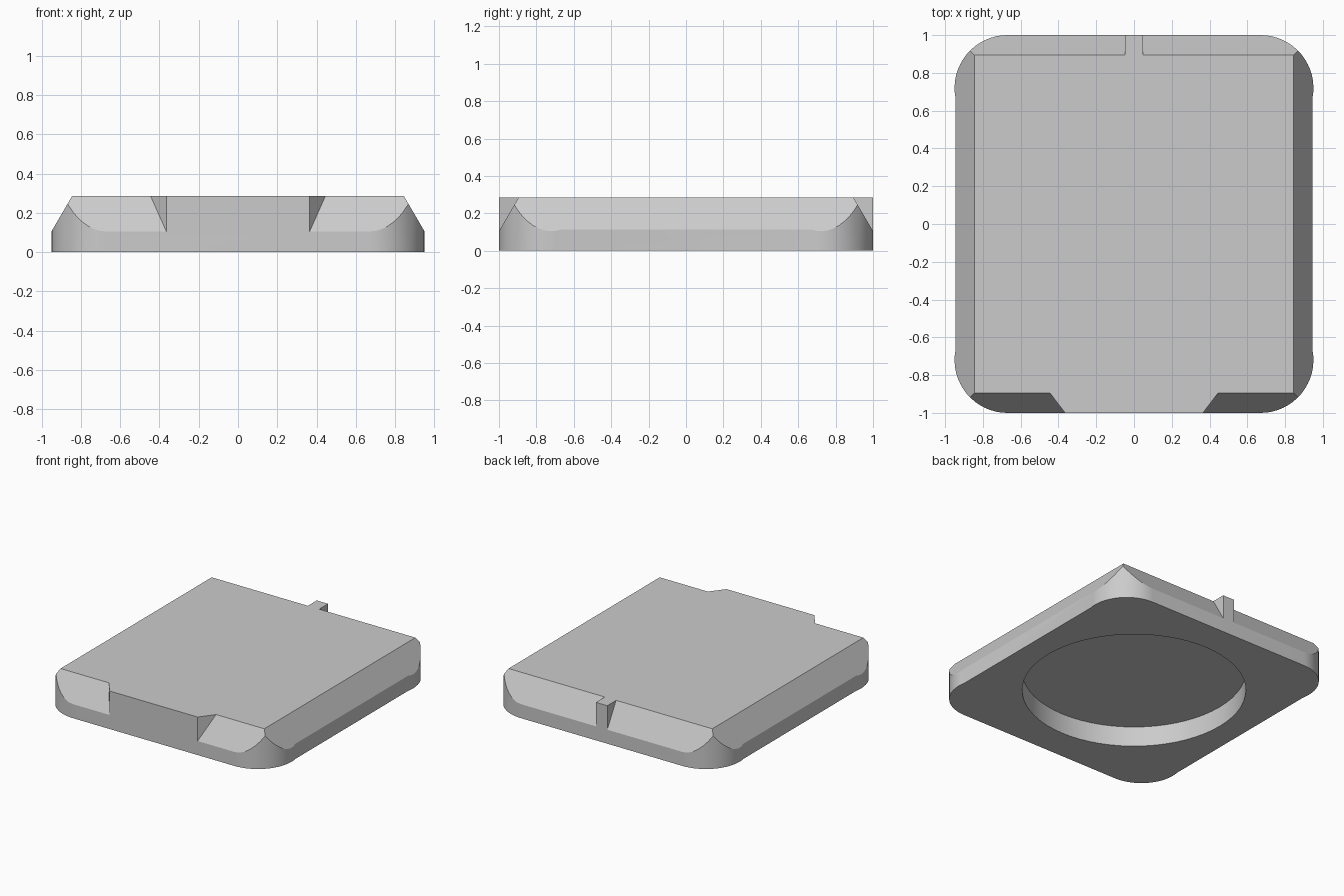
import bpy, bmesh, math

if "Cube" in bpy.data.objects:
    bpy.data.objects.remove(bpy.data.objects["Cube"])

TOP, LOW, INSET = 0.285, 0.105, 0.105   # top height, bevel start height, bevel inset


def make_object(name, bm):
    bmesh.ops.recalc_face_normals(bm, faces=bm.faces[:])
    mesh = bpy.data.meshes.new(name)
    bm.to_mesh(mesh)
    bm.free()
    obj = bpy.data.objects.new(name, mesh)
    bpy.context.collection.objects.link(obj)
    return obj


def prism(name, outline, z0, z1):
    bm = bmesh.new()
    face = bm.faces.new([bm.verts.new((x, y, z0)) for x, y in outline])
    ext = bmesh.ops.extrude_face_region(bm, geom=[face])
    verts = [v for v in ext["geom"] if isinstance(v, bmesh.types.BMVert)]
    bmesh.ops.translate(bm, vec=(0, 0, z1 - z0), verts=verts)
    return make_object(name, bm)


def hull(name, points):
    bm = bmesh.new()
    for p in points:
        bm.verts.new(p)
    bmesh.ops.convex_hull(bm, input=bm.verts[:])
    return make_object(name, bm)


def subtract(target, cutter):
    cutter.hide_render = True
    mod = target.modifiers.new("cut", "BOOLEAN")
    mod.operation, mod.solver, mod.object = "DIFFERENCE", "EXACT", cutter
    bpy.context.view_layer.objects.active = target
    bpy.ops.object.modifier_apply(modifier=mod.name)
    bpy.data.objects.remove(cutter)


def bevel_profile():
    # triangle above the sloped edge, as (inward distance, height)
    run = INSET / (TOP - LOW)
    at = lambda z: (z - LOW) * run
    return [(at(0.385), 0.385), (at(0.01), 0.01), (-0.2, 0.385)]


# Rounded plate; the corner arcs bulge slightly past the straight long sides
cx, cy, r, side = 0.67, 0.72, 0.28, 0.945
a0 = math.acos((side - cx) / r)
steps = 16
arc = [(cx + r * math.cos(t), cy + r * math.sin(t))
       for t in (-a0 + (math.pi / 2 + a0) * i / steps for i in range(steps + 1))]
right = [(x, -y) for x, y in reversed(arc)] + arc
outline = right + [(-x, y) for x, y in reversed(right)]
plate = prism("plate", outline, 0, TOP)

# Sloped long sides
for s in (1, -1):
    subtract(plate, hull("side_cutter", [(s * (0.95 - d), y, z)
             for d, z in bevel_profile() for y in (-1.3, 1.3)]))

# Sloped ends, leaving a wide flared block in front and a narrow tab behind
for end, half, flare in ((-1, 0.365, 0.762), (1, 0.047, 0.0)):
    for s in (1, -1):
        pts = []
        for d, z in bevel_profile():
            y = end * (1 - d)
            pts += [(s * (half + flare * d), y, z), (s * 1.3, y, z)]
        subtract(plate, hull("end_cutter", pts))

# Round recess underneath
n = 64
circle = [(0.76 * math.cos(2 * math.pi * i / n), 0.76 * math.sin(2 * math.pi * i / n))
          for i in range(n)]
subtract(plate, prism("recess_cutter", circle, -0.1, 0.15))

# Smooth the rounded walls, keep the bevels crisp
bpy.ops.object.select_all(action="DESELECT")
plate.select_set(True)
bpy.context.view_layer.objects.active = plate
bpy.ops.object.shade_smooth_by_angle(angle=math.radians(15))
